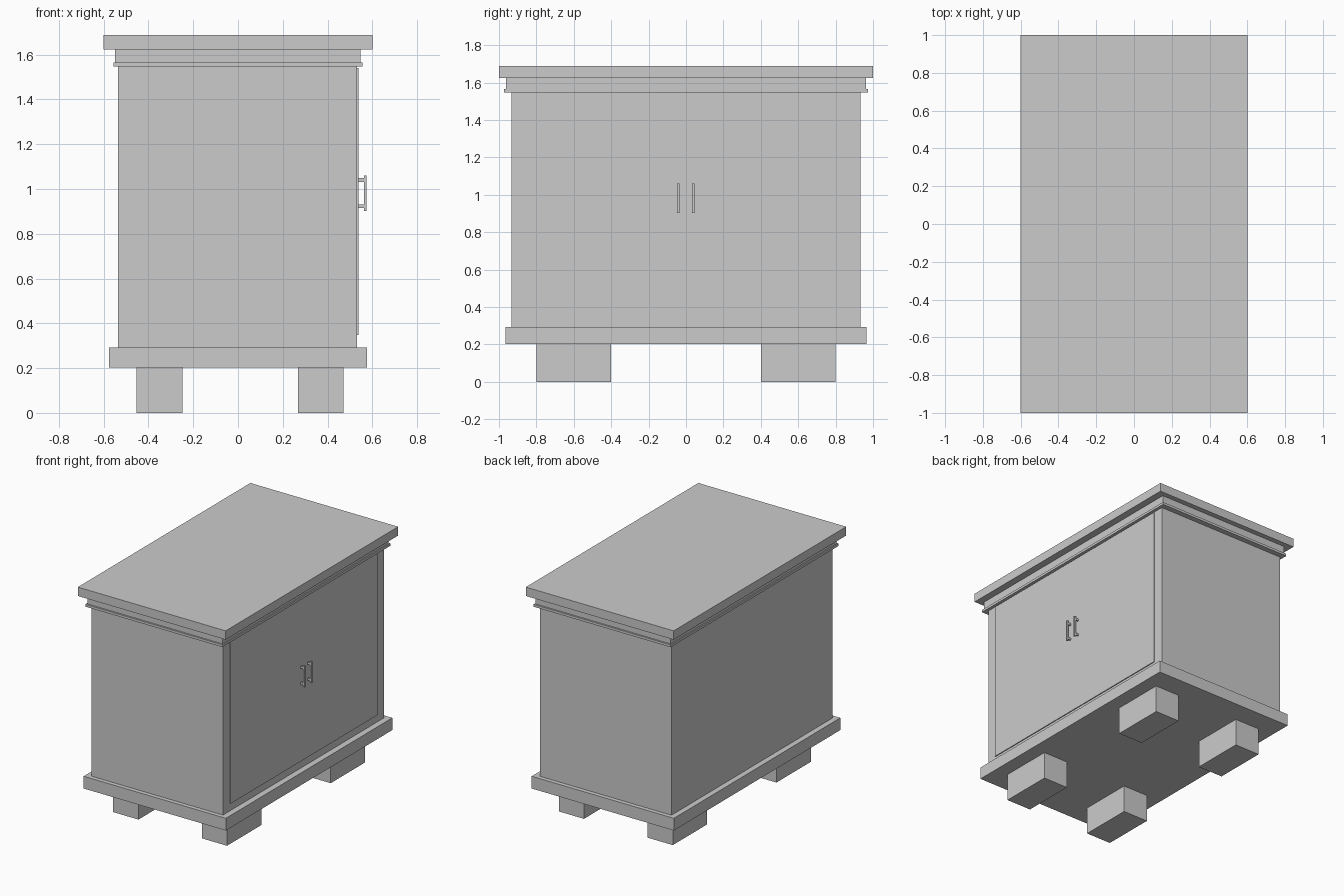
import bpy

if "Cube" in bpy.data.objects:
    bpy.data.objects.remove(bpy.data.objects["Cube"])


def box(name, x, y, z):
    """Axis-aligned box from (min, max) ranges."""
    bpy.ops.mesh.primitive_cube_add(size=1, location=[(a + b) / 2 for a, b in (x, y, z)])
    ob = bpy.context.object
    ob.name = name
    ob.scale = [b - a for a, b in (x, y, z)]
    bpy.ops.object.transform_apply(location=False, rotation=False, scale=True)
    return ob


# Carcass, plinth and stepped top
box("plinth", (-0.577, 0.577), (-0.965, 0.965), (0.203, 0.293))
box("cabinet_body", (-0.536, 0.532), (-0.934, 0.934), (0.293, 1.546))
box("cornice_lip", (-0.557, 0.555), (-0.974, 0.974), (1.546, 1.564))
box("cornice", (-0.549, 0.547), (-0.962, 0.962), (1.564, 1.623))
box("top_board", (-0.6, 0.6), (-1.0, 1.0), (1.623, 1.688))

# Double door front, standing slightly proud of the carcass
box("door_front", (0.53, 0.539), (-0.855, 0.855), (0.348, 1.54))

# Four block feet
for row, x in (("back", (-0.453, -0.248)), ("front", (0.268, 0.471))):
    for side, y in (("left", (-0.8, -0.402)), ("right", (0.402, 0.8))):
        box(f"{row}_foot_{side}", x, y, (0.0, 0.203))

# Pull handles: a grip bar on two posts each
for side, y in (("left", -0.041), ("right", 0.039)):
    box(f"handle_grip_{side}", (0.562, 0.574), (y - 0.006, y + 0.006), (0.902, 1.06))
    for end, z in (("lower", (0.914, 0.93)), ("upper", (1.032, 1.048))):
        box(f"handle_post_{side}_{end}", (0.537, 0.564), (y - 0.005, y + 0.005), z)
